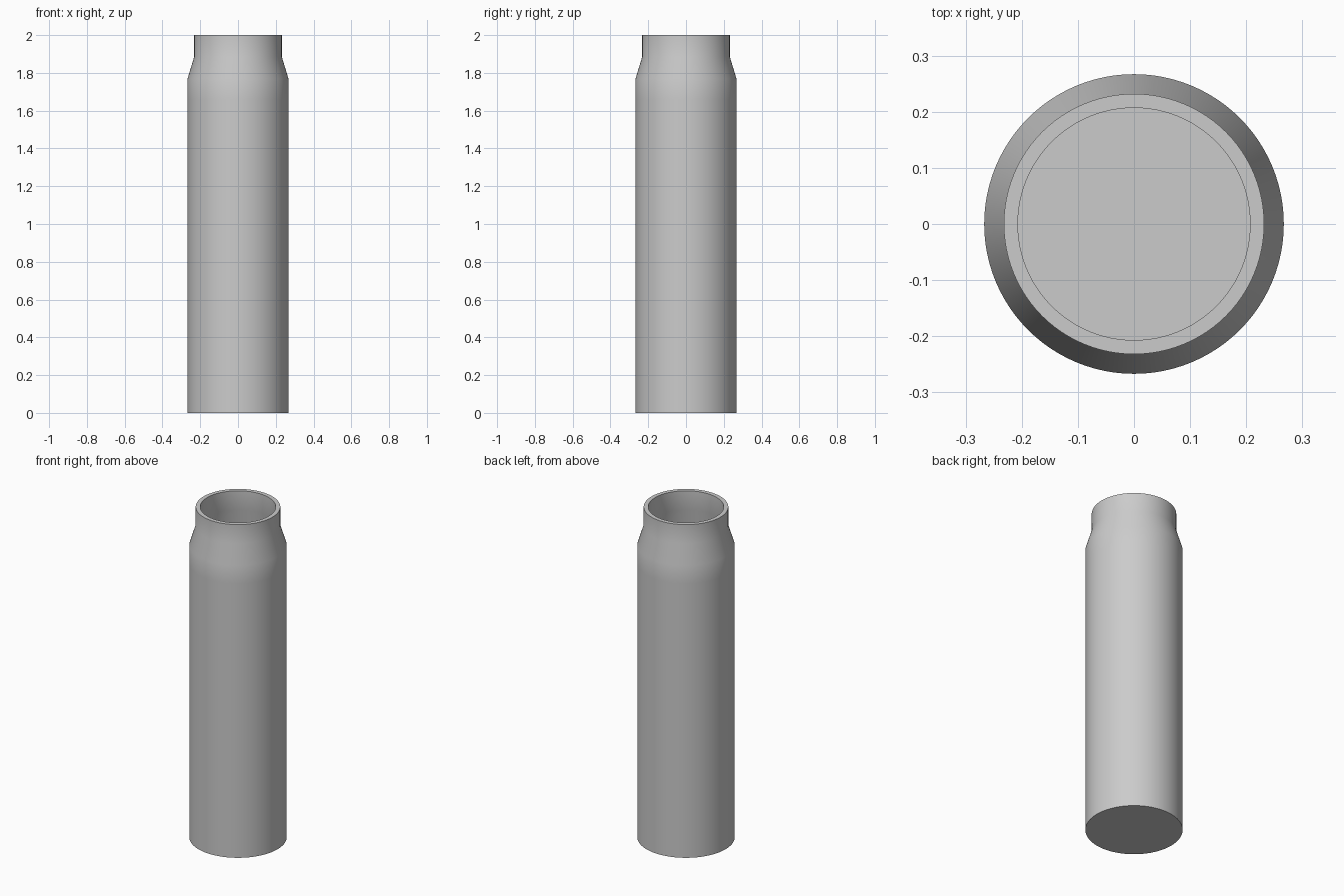
import bpy
import bmesh
from math import radians, tau, cos, sin

cube = bpy.data.objects.get("Cube")
if cube:
    bpy.data.objects.remove(cube, do_unlink=True)

SEGMENTS = 96
WALL = 0.025


def make_material(name, colour):
    mat = bpy.data.materials.new(name)
    mat.use_nodes = True
    mat.diffuse_color = colour
    mat.node_tree.nodes["Principled BSDF"].inputs["Base Color"].default_value = colour
    return mat


def lathe(name, profile, mat):
    """Revolve a (radius, height) profile around z and cap both ends."""
    bm = bmesh.new()
    rings = []
    for r, z in profile:
        rings.append([bm.verts.new((r * cos(tau * i / SEGMENTS), r * sin(tau * i / SEGMENTS), z))
                      for i in range(SEGMENTS)])
    for low, high in zip(rings, rings[1:]):
        for i in range(SEGMENTS):
            j = (i + 1) % SEGMENTS
            bm.faces.new((low[i], low[j], high[j], high[i]))
    bm.faces.new(rings[0][::-1])
    bm.faces.new(rings[-1])
    bmesh.ops.recalc_face_normals(bm, faces=bm.faces)
    mesh = bpy.data.meshes.new(name)
    bm.to_mesh(mesh)
    bm.free()
    mesh.materials.append(mat)
    obj = bpy.data.objects.new(name, mesh)
    bpy.context.collection.objects.link(obj)
    bpy.ops.object.select_all(action='DESELECT')
    obj.select_set(True)
    bpy.context.view_layer.objects.active = obj
    bpy.ops.object.shade_smooth_by_angle(angle=radians(40))
    return obj


grey = make_material("plain grey", (0.6, 0.6, 0.6, 1))

# Outer wall: straight body, sloping shoulder, narrow neck
outer = [(0.267, 0), (0.267, 1.66), (0.267, 1.77), (0.232, 1.885), (0.232, 2)]
# Hollow inside follows the outer wall down to a flat floor
inner = [(r - WALL, z) for r, z in reversed(outer[1:])]
inner.append((0.267 - WALL, WALL))

lathe("bottle_body", outer + inner, grey)
